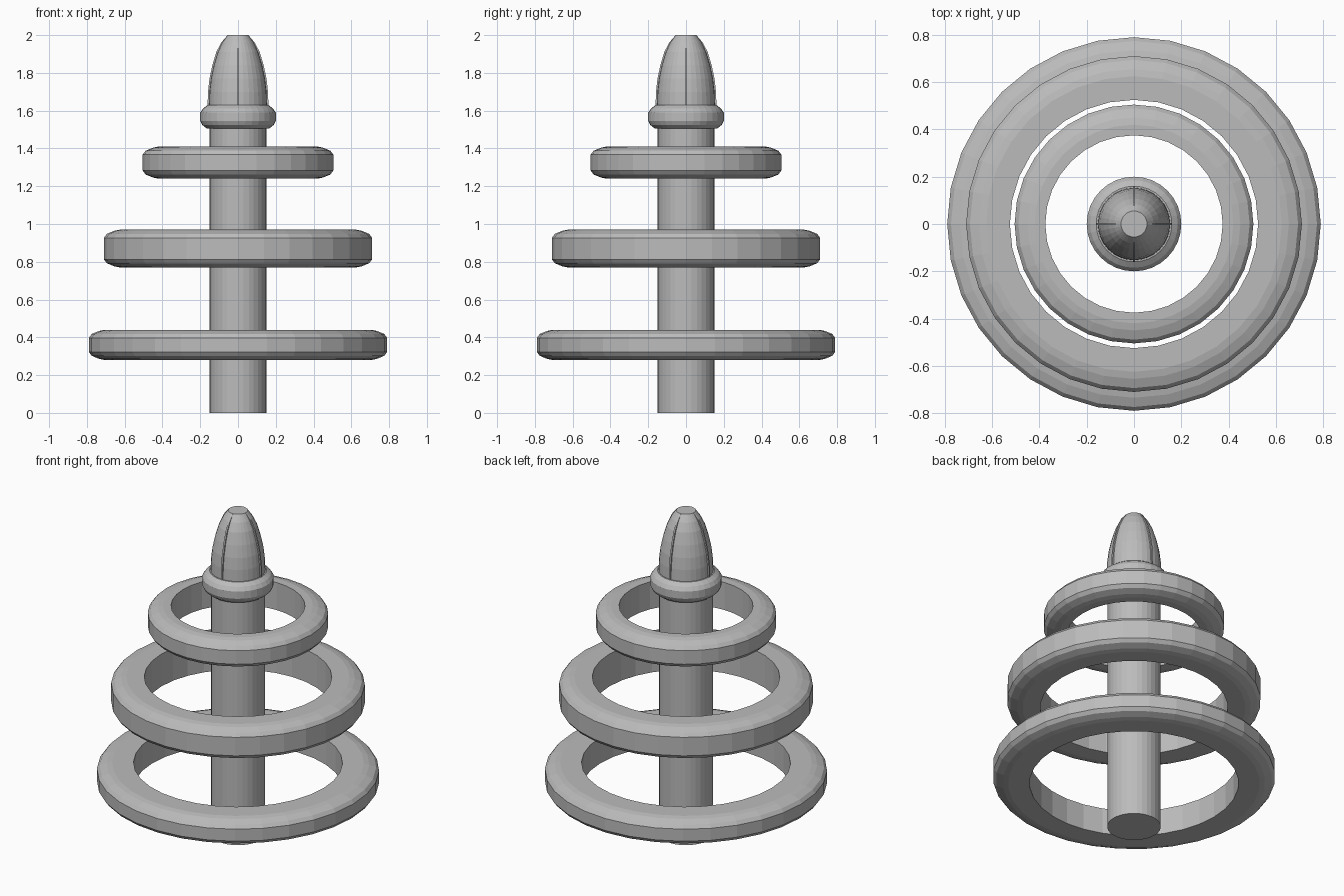
import bpy
import math

if "Cube" in bpy.data.objects:
    bpy.data.objects.remove(bpy.data.objects["Cube"])

SIDES = 32

gray = bpy.data.materials.new("plain gray")
gray.diffuse_color = (0.5, 0.5, 0.5, 1)
gray.use_nodes = True
gray.node_tree.nodes["Principled BSDF"].inputs["Base Color"].default_value = gray.diffuse_color


def add_mesh(name, verts, faces):
    mesh = bpy.data.meshes.new(name)
    mesh.from_pydata(verts, [], faces)
    mesh.materials.append(gray)
    obj = bpy.data.objects.new(name, mesh)
    bpy.context.collection.objects.link(obj)
    return obj


def lathe(name, profile, closed=False):
    """Spin an (r, z) profile round z, ordered bottom to top on the outside."""
    n = len(profile)
    verts = []
    for i in range(SIDES):
        a = 2 * math.pi * i / SIDES
        verts += [(r * math.cos(a), r * math.sin(a), z) for r, z in profile]
    faces = []
    for i in range(SIDES):
        a, b = i * n, (i + 1) % SIDES * n
        for j in range(n if closed else n - 1):
            k = (j + 1) % n
            faces.append((a + j, b + j, b + k, a + k))
    if not closed:  # flat end caps
        faces.append([i * n for i in reversed(range(SIDES))])
        faces.append([i * n + n - 1 for i in range(SIDES)])
    return add_mesh(name, verts, faces)


# Central post
lathe("post", [(0.15, 0), (0.15, 1.64)])

# Floating rings: rounded outer rim, straight inner wall
for name, inner, outer, z0, z1 in (
        ("bottom_ring", 0.585, 0.79, 0.28, 0.44),
        ("middle_ring", 0.525, 0.71, 0.77, 0.97),
        ("top_ring", 0.375, 0.505, 1.24, 1.41)):
    rim = [(0.085, 0), (0.055, 0.006), (0.016, 0.022), (0, 0.043)]
    lower = [(outer - d, z0 + h) for d, h in rim]
    upper = [(outer - d, z1 - h) for d, h in reversed(rim)]
    lathe(name, [(inner, z0)] + lower + upper + [(inner, z1)], closed=True)

# Collar below the tip
lathe("collar", [(0.165, 1.505), (0.19, 1.525), (0.2, 1.545), (0.2, 1.59),
                 (0.185, 1.612), (0.16, 1.63)])

# Tapered tip
tip = [(0.153, 1.63), (0.151, 1.70), (0.143, 1.77), (0.128, 1.84),
       (0.107, 1.91), (0.083, 1.96), (0.055, 2.0)]
lathe("tip", tip)

# Four thin ribs following the tip's curve
W = 0.005
for q in range(4):
    c, s = round(math.cos(q * math.pi / 2)), round(math.sin(q * math.pi / 2))
    outline = [(r + 0.008 * min(1, (2.0 - z) / 0.05), z) for r, z in tip]
    outline += [(0.04, 2.0), (0.04, 1.63)]
    n = len(outline)
    verts = [(r * c - w * s, r * s + w * c, z) for w in (-W, W) for r, z in outline]
    faces = [list(range(n)), list(reversed(range(n, 2 * n)))]
    faces += [(j, j + n, (j + 1) % n + n, (j + 1) % n) for j in range(n)]
    add_mesh(f"tip_rib_{q + 1}", verts, faces)
